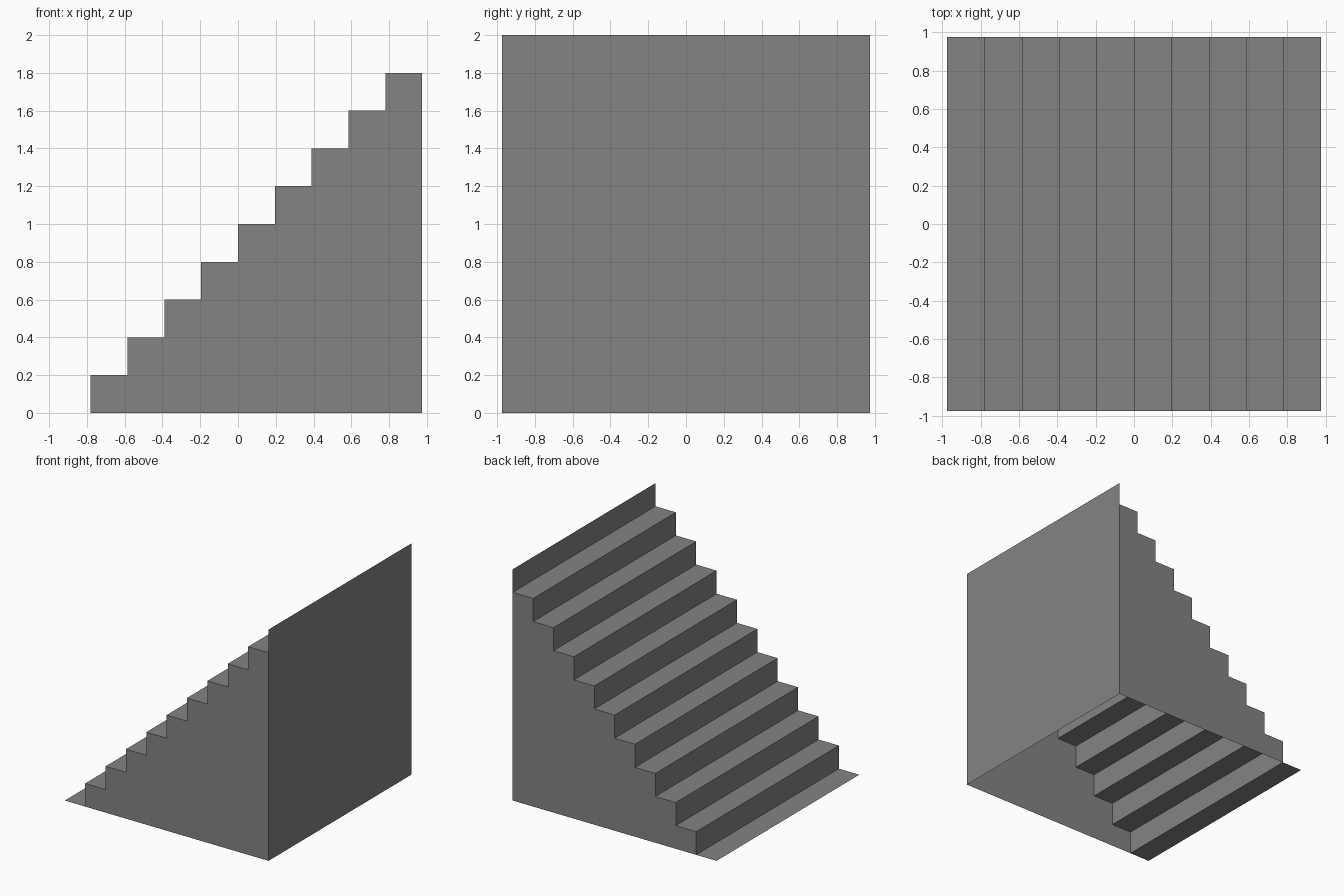
import bpy

if "Cube" in bpy.data.objects:
    bpy.data.objects.remove(bpy.data.objects["Cube"])

STEPS = 10
HALF = 0.975
RUN = 2 * HALF / STEPS
RISE = 2.0 / STEPS

grey = bpy.data.materials.new("mid grey")
grey.diffuse_color = (0.23, 0.23, 0.23, 1)
grey.use_nodes = True
grey.node_tree.nodes["Principled BSDF"].inputs["Base Color"].default_value = grey.diffuse_color


def add_object(name, verts, faces):
    mesh = bpy.data.meshes.new(name)
    mesh.from_pydata(verts, [], faces)
    mesh.materials.append(grey)
    mesh.update()
    obj = bpy.data.objects.new(name, mesh)
    bpy.context.collection.objects.link(obj)
    return obj


def add_sheet(name, profile):
    """Sweep an open x/z profile across the full depth."""
    verts = [(x, y, z) for x, z in profile for y in (-HALF, HALF)]
    faces = [(2*i, 2*i + 2, 2*i + 3, 2*i + 1) for i in range(len(profile) - 1)]
    return add_object(name, verts, faces)


# Stair profile: tread then riser, starting flat on the ground
stairs = [(-HALF, 0.0)]
for i in range(STEPS):
    x = -HALF + (i + 1) * RUN
    stairs += [(x, i * RISE), (x, (i + 1) * RISE)]

# Treads and risers as a thin folded sheet
add_sheet("treads_and_risers", stairs)

# Tall back wall
add_sheet("back_wall", [(HALF, STEPS * RISE), (HALF, 0.0)])

# Stepped side walls; the underside stays open
outline = stairs[1:-1] + [(HALF, 0.0)]
for name, y in (("front_side_wall", -HALF), ("rear_side_wall", HALF)):
    order = list(range(len(outline)))
    if y < 0:
        order.reverse()
    add_object(name, [(x, y, z) for x, z in outline], [order])
